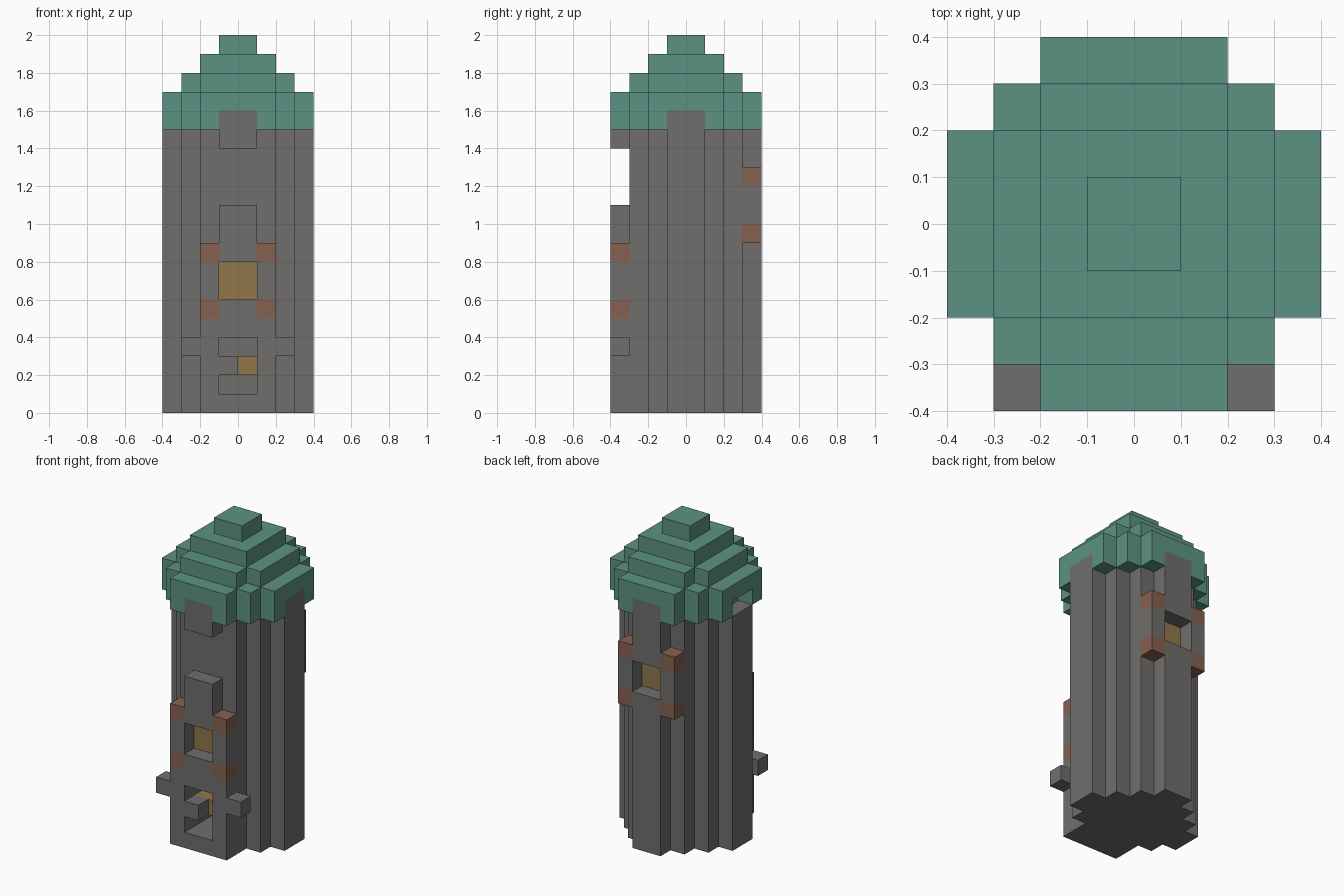
import bpy
import bmesh
import math
from mathutils import Vector

U = 0.1  # block edge length

cube = bpy.data.objects.get("Cube")
if cube:
    bpy.data.objects.remove(cube, do_unlink=True)


def material(name, rgb):
    mat = bpy.data.materials.new(name)
    mat.use_nodes = True
    colour = (*rgb, 1.0)
    mat.diffuse_color = colour
    mat.node_tree.nodes["Principled BSDF"].inputs["Base Color"].default_value = colour
    return mat


materials = {
    "tower_walls": material("stone grey", (0.163, 0.157, 0.154)),
    "stepped_roof": material("copper green", (0.107, 0.290, 0.230)),
    "corner_bricks": material("brick brown", (0.240, 0.120, 0.082)),
    "window_panes": material("lamp amber", (0.285, 0.185, 0.068)),
}

blocks = {}  # block position -> part name


def fill(part, x, y, z):
    """Fill (or clear, when part is None) a box of blocks; ranges are in block units."""
    for i in range(*x):
        for j in range(*y):
            for k in range(*z):
                if part:
                    blocks[i, j, k] = part
                else:
                    blocks.pop((i, j, k), None)


def cross(part, arms, z):
    """Union of centred rectangles given as half sizes."""
    for a, b in arms:
        fill(part, (-a, a), (-b, b), z)


# Roof tiers
cross("stepped_roof", [(4, 2), (3, 3), (2, 4)], (15, 17))
cross("stepped_roof", [(3, 2), (2, 3)], (17, 18))
cross("stepped_roof", [(2, 2)], (18, 19))
cross("stepped_roof", [(1, 1)], (19, 20))

# Shaft with stepped round plan
WALL = "tower_walls"
cross(WALL, [(4, 1), (3, 2), (2, 3)], (0, 15))

# Pilasters that run up into the roof edge, and the open notch on the right
fill(WALL, (-1, 1), (3, 4), (0, 16))
fill(WALL, (3, 4), (-1, 1), (15, 16))
fill(WALL, (-1, 1), (-4, -3), (14, 16))
fill(None, (-4, -3), (-1, 1), (15, 16))

# Front porch with its cap and side brackets
fill(WALL, (-2, 2), (-4, -3), (0, 9))
fill(WALL, (-1, 1), (-4, -3), (9, 11))
for x in (-3, 2):
    fill(WALL, (x, x + 1), (-4, -3), (3, 4))

# Back window surround
fill(WALL, (-2, 2), (3, 4), (9, 13))

# Windows: opening, recessed pane and four corner bricks
for outer, inner, sill in ((-4, -3, 6), (3, 2, 10)):
    fill(None, (-1, 1), (outer, outer + 1), (sill, sill + 2))
    fill("window_panes", (-1, 1), (inner, inner + 1), (sill, sill + 2))
    for x in (-2, 1):
        for z in (sill - 1, sill + 2):
            fill("corner_bricks", (x, x + 1), (outer, outer + 1), (z, z + 1))

# Deep doorway with a hanging lamp and a stone block before it
fill(None, (-1, 1), (-4, 2), (1, 4))
fill("window_panes", (-1, 1), (-3, -2), (2, 3))
fill(WALL, (-1, 0), (-4, -3), (2, 3))

# Build each part from the exposed block sides only
AXES = [Vector(v) for v in ((1, 0, 0), (0, 1, 0), (0, 0, 1))]


def build(part):
    bm = bmesh.new()
    for pos, owner in blocks.items():
        if owner != part:
            continue
        centre = Vector(pos) + Vector((0.5, 0.5, 0.5))
        for a in range(3):
            u, v = AXES[(a + 1) % 3], AXES[(a + 2) % 3]
            for sign in (-1, 1):
                step = AXES[a] * sign
                if tuple(int(c) for c in Vector(pos) + step) in blocks:
                    continue
                mid = centre + step / 2
                ring = [(-1, -1), (1, -1), (1, 1), (-1, 1)][::sign]
                bm.faces.new([bm.verts.new((mid + (u * p + v * q) / 2) * U)
                              for p, q in ring])
    bmesh.ops.remove_doubles(bm, verts=bm.verts, dist=U / 100)
    bmesh.ops.dissolve_limit(bm, angle_limit=math.radians(1),
                             verts=bm.verts, edges=bm.edges)
    mesh = bpy.data.meshes.new(part)
    bm.to_mesh(mesh)
    bm.free()
    mesh.materials.append(materials[part])
    obj = bpy.data.objects.new(part, mesh)
    bpy.context.scene.collection.objects.link(obj)


for name in materials:
    build(name)
